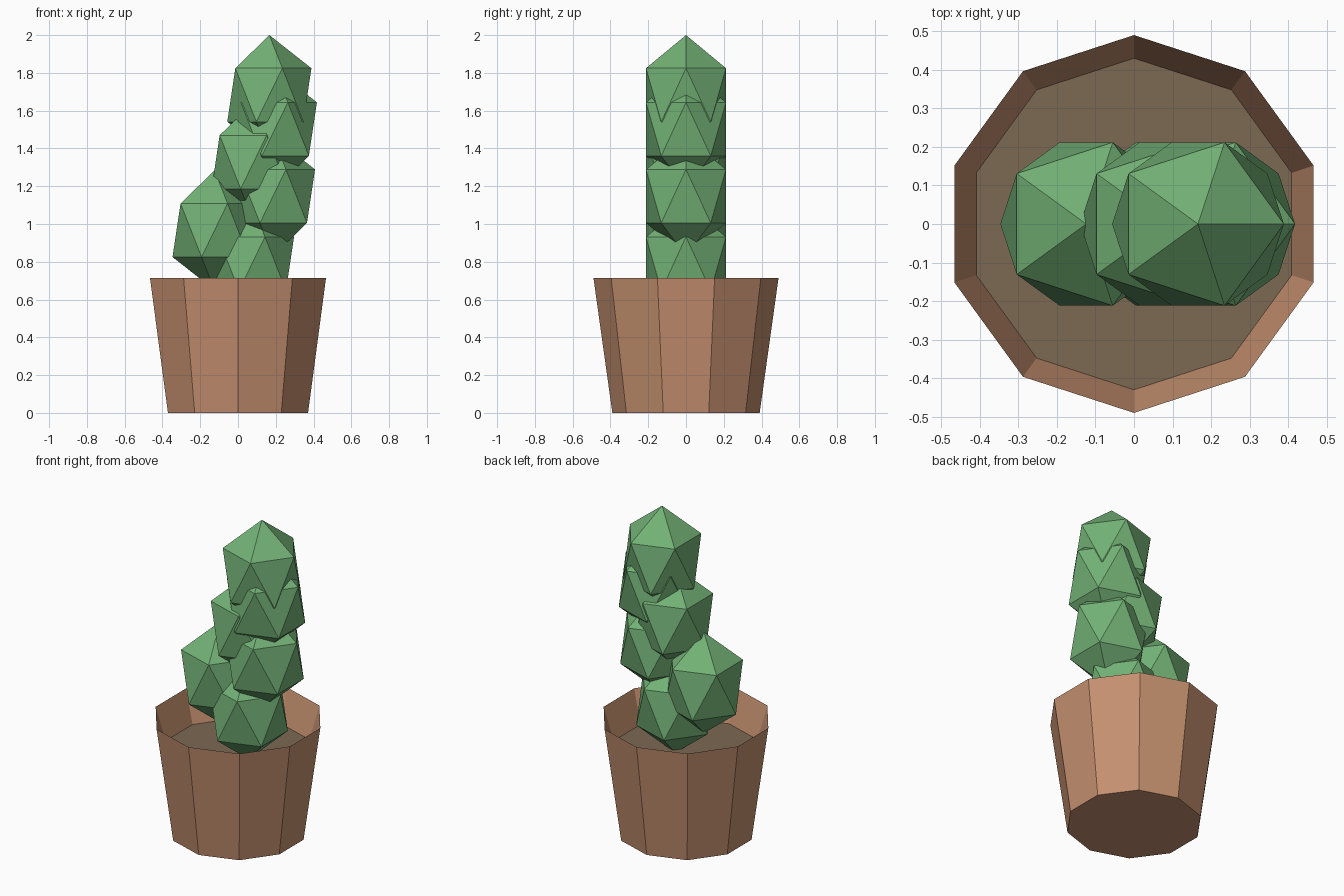
import bpy, bmesh, math

if "Cube" in bpy.data.objects:
    bpy.data.objects.remove(bpy.data.objects["Cube"])

SIDES = 10


def material(name, rgb):
    m = bpy.data.materials.new(name)
    m.diffuse_color = (*rgb, 1.0)
    m.use_nodes = True
    m.node_tree.nodes["Principled BSDF"].inputs["Base Color"].default_value = m.diffuse_color
    return m


clay = material("terracotta", (0.56, 0.28, 0.16))
earth = material("soil_brown", (0.20, 0.14, 0.085))
green = material("cactus_green", (0.17, 0.44, 0.18))


def finish(name, bm, mat):
    bmesh.ops.recalc_face_normals(bm, faces=bm.faces[:])
    me = bpy.data.meshes.new(name)
    bm.to_mesh(me)
    bm.free()
    me.materials.append(mat)
    ob = bpy.data.objects.new(name, me)
    bpy.context.collection.objects.link(ob)
    return ob


def ring(bm, radius, z):
    # one corner points straight along the y axis
    return [bm.verts.new((radius * math.sin(2 * math.pi * i / SIDES),
                          radius * math.cos(2 * math.pi * i / SIDES), z))
            for i in range(SIDES)]


# Pot: tapered outer wall, sharp rim, inner wall down to the soil
bm = bmesh.new()
rings = [ring(bm, r, z) for r, z in ((0.39, 0), (0.49, 0.715), (0.43, 0.51))]
bm.faces.new(rings[0])
for a, b in zip(rings, rings[1:]):
    for i in range(SIDES):
        j = (i + 1) % SIDES
        bm.faces.new((a[i], a[j], b[j], b[i]))
finish("pot", bm, clay)

# Soil: flat disc closing the pot
bm = bmesh.new()
disc = bm.faces.new(ring(bm, 0.43, 0.51))
ob = finish("soil", bm, earth)
if ob.data.polygons[0].normal.z < 0:
    ob.data.flip_normals()

# Cactus: stack of stretched icosahedron lobes (x, z of each centre)
lobes = [(0.074, 0.79), (-0.124, 0.967), (0.185, 1.147),
         (0.083, 1.328), (0.195, 1.502), (0.166, 1.683)]
for n, (x, z) in enumerate(lobes, 1):
    bm = bmesh.new()
    bmesh.ops.create_icosphere(bm, subdivisions=1, radius=1)
    bmesh.ops.scale(bm, vec=(0.249, 0.249, 0.317), verts=bm.verts[:])
    bmesh.ops.translate(bm, vec=(x, 0, z), verts=bm.verts[:])
    finish(f"cactus_lobe_{n}", bm, green)
